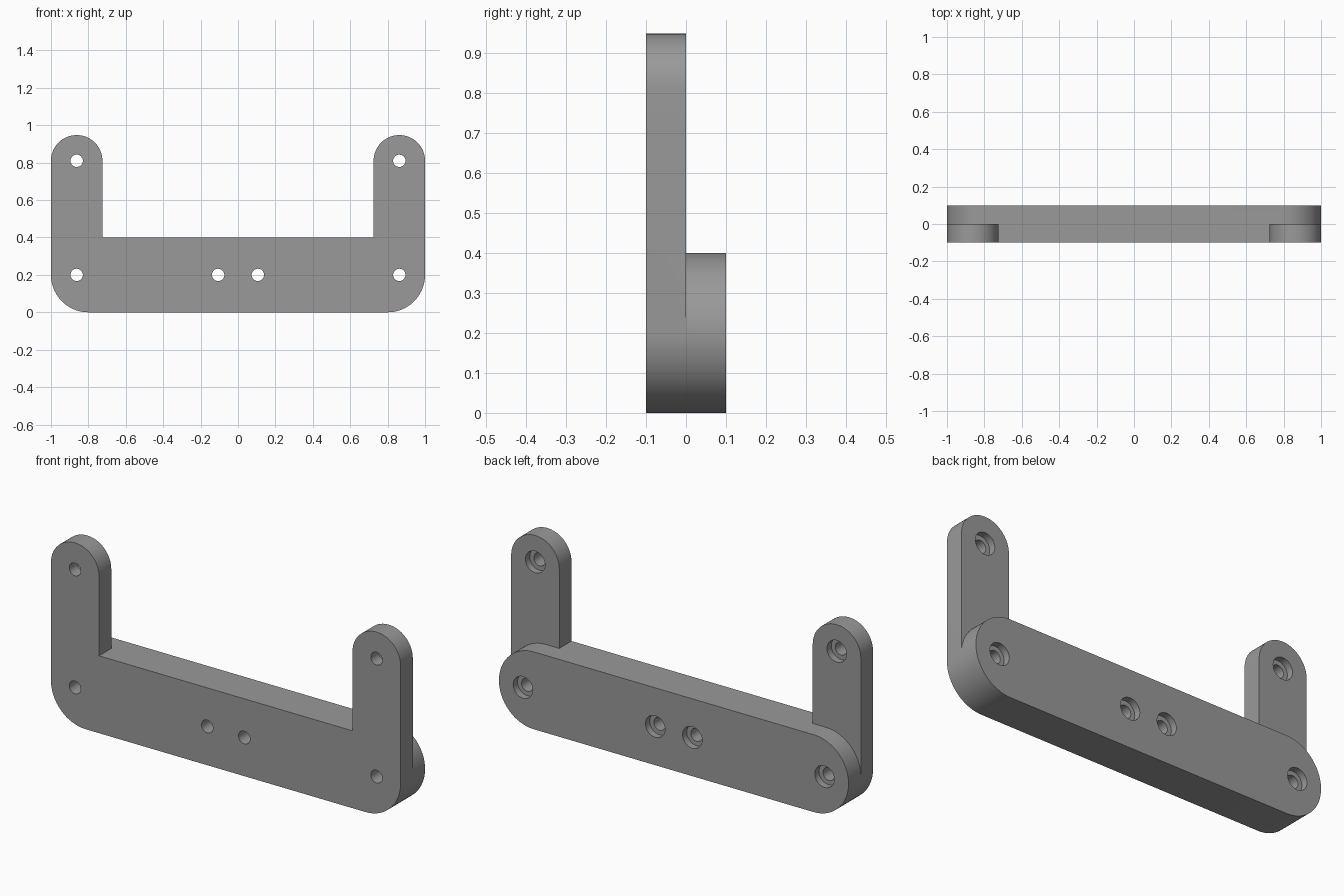
import bpy, bmesh, math

if "Cube" in bpy.data.objects:
    bpy.data.objects.remove(bpy.data.objects["Cube"])

grey = bpy.data.materials.new("plain_grey")
grey.diffuse_color = (0.32, 0.32, 0.32, 1)
grey.use_nodes = True
grey.node_tree.nodes["Principled BSDF"].inputs["Base Color"].default_value = grey.diffuse_color

HALF, BAR_H, BAR_R = 1.0, 0.40, 0.20       # bar half length, height, end radius
ARM_R, ARM_Z = 0.1375, 0.81                # arm tip radius and centre height
ARM_X = HALF - ARM_R
THICK = 0.10                               # thickness of each layer


def arc(cx, cz, r, a0, a1, n):
    """Points along an arc in the x-z plane, angles in degrees."""
    angles = [math.radians(a0 + (a1 - a0) * i / n) for i in range(n + 1)]
    return [(cx + r * math.cos(a), cz + r * math.sin(a)) for a in angles]


def slab(name, points, y0, y1):
    """Extrude an x-z outline from y0 to y1."""
    bm = bmesh.new()
    face = bm.faces.new([bm.verts.new((x, y0, z)) for x, z in points])
    ext = bmesh.ops.extrude_face_region(bm, geom=[face])
    moved = [v for v in ext["geom"] if isinstance(v, bmesh.types.BMVert)]
    bmesh.ops.translate(bm, verts=moved, vec=(0, y1 - y0, 0))
    bmesh.ops.recalc_face_normals(bm, faces=bm.faces)
    mesh = bpy.data.meshes.new(name)
    bm.to_mesh(mesh)
    bm.free()
    mesh.materials.append(grey)
    obj = bpy.data.objects.new(name, mesh)
    bpy.context.collection.objects.link(obj)
    return obj


def combine(target, other, operation):
    """Apply a boolean and discard the second object."""
    mod = target.modifiers.new("boolean", "BOOLEAN")
    mod.operation, mod.solver, mod.object = operation, "EXACT", other
    bpy.context.view_layer.objects.active = target
    bpy.ops.object.modifier_apply(modifier=mod.name)
    bpy.data.objects.remove(other)


# Front layer: U-shaped plate with round arm tips and round lower corners
right_half = (arc(HALF - BAR_R, BAR_R, BAR_R, -90, 0, 24)
              + arc(ARM_X, ARM_Z, ARM_R, 0, 180, 40)
              + [(ARM_X - ARM_R, BAR_H)])
outline = right_half + [(-x, z) for x, z in reversed(right_half)]
bracket = slab("mounting_bracket", outline, -THICK, 0)

# Back layer: bar with fully round ends, merged into the plate
bar_outline = (arc(HALF - BAR_R, BAR_R, BAR_R, -90, 90, 48)
               + arc(-HALF + BAR_R, BAR_R, BAR_R, 90, 270, 48))
combine(bracket, slab("back_bar", bar_outline, 0, THICK), "UNION")

# Screw holes, each counterbored from the rear face
HOLE_R, BORE_R, BORE_DEPTH = 0.033, 0.056, 0.035
for side in (-1, 1):
    for x, z, back in ((ARM_X, ARM_Z, 0), (ARM_X, 0.2, THICK), (0.106, 0.2, THICK)):
        for r, y0, y1 in ((HOLE_R, -0.2, 0.2), (BORE_R, back - BORE_DEPTH, back + 0.02)):
            circle = arc(side * x, z, r, 0, 360, 32)[:-1]
            combine(bracket, slab("hole_cutter", circle, y0, y1), "DIFFERENCE")

# Smooth curved walls, crisp edges
bpy.ops.object.select_all(action="DESELECT")
bracket.select_set(True)
bpy.context.view_layer.objects.active = bracket
bpy.ops.object.shade_smooth_by_angle(angle=math.radians(30))
